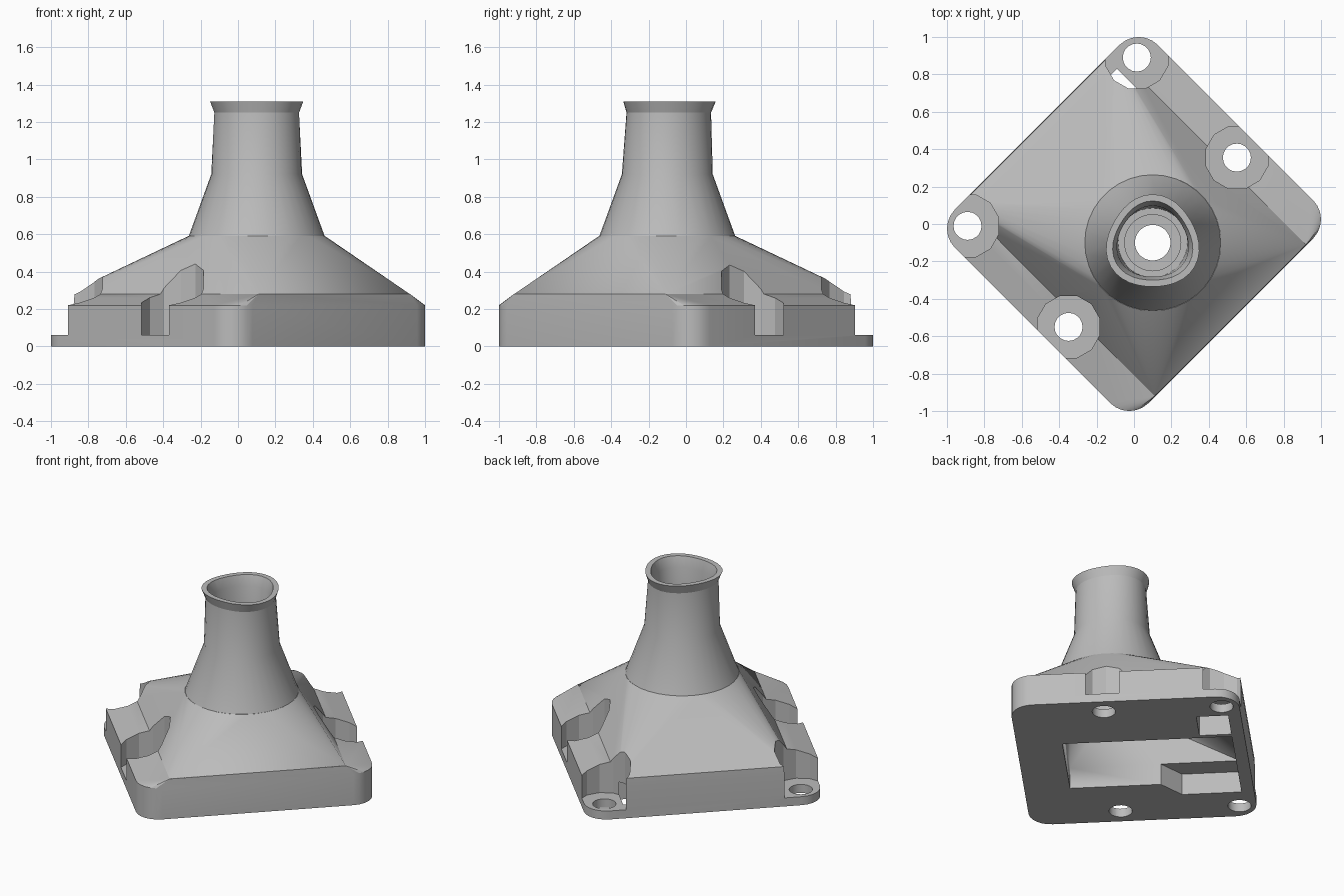
import bpy, bmesh, math
from mathutils import Vector

cube = bpy.data.objects.get("Cube")
if cube:
    bpy.data.objects.remove(cube)

grey = bpy.data.materials.new("plain grey")
grey.use_nodes = True
colour = (0.5, 0.5, 0.5, 1)
grey.diffuse_color = colour
grey.node_tree.nodes["Principled BSDF"].inputs["Base Color"].default_value = colour

SIDES = 36
CENTRE = Vector((0.1, -0.1))          # neck axis
U, V, CORNER = 1.085, 1.035, 0.145    # plate half extents along the diagonals
RIDGE = 0.81                          # inner edge of the sloped side strips


def plan(u, v, z):
    """Point from diagonal coordinates u = x + y, v = x - y."""
    return Vector(((u + v) / 2, (u - v) / 2, z))


def rect(u0, u1, v0, v1, z):
    return [plan(u, v, z) for u, v in ((u0, v0), (u1, v0), (u1, v1), (u0, v1))]


def ring(centre, r, z, n=SIDES, lobe=0.0, turn=0.0):
    """Circle, or a softly three-lobed outline when lobe is set."""
    pts = []
    for i in range(n):
        a = 2 * math.pi * i / n + turn
        rad = r + lobe * math.cos(3 * (a - math.pi / 2))
        pts.append(Vector((centre[0] + rad * math.cos(a), centre[1] + rad * math.sin(a), z)))
    return pts


def rounded_plate(z):
    pts = []
    inset = CORNER * math.sqrt(2)
    for su in (-1, 1):
        for sv in (-1, 1):
            c = plan(su * (U - inset), sv * (V - inset), z)
            start = math.atan2(c.y, c.x)
            mid = round(start / (math.pi / 2)) * math.pi / 2
            for k in range(7):
                a = mid - math.pi / 4 + k * math.pi / 12
                pts.append(c + CORNER * Vector((math.cos(a), math.sin(a), 0)))
    return pts


def finish(bm, name):
    bmesh.ops.recalc_face_normals(bm, faces=bm.faces)
    mesh = bpy.data.meshes.new(name)
    bm.to_mesh(mesh)
    bm.free()
    mesh.materials.append(grey)
    obj = bpy.data.objects.new(name, mesh)
    bpy.context.collection.objects.link(obj)
    return obj


def hull(name, pts):
    bm = bmesh.new()
    for p in pts:
        bm.verts.new(p)
    out = bmesh.ops.convex_hull(bm, input=bm.verts)
    loose = [v for v in bm.verts if not v.link_faces]
    bmesh.ops.delete(bm, geom=loose, context='VERTS')
    bmesh.ops.dissolve_limit(bm, angle_limit=0.002, verts=bm.verts, edges=bm.edges)
    return finish(bm, name)


def loft(name, rings):
    bm = bmesh.new()
    rows = [[bm.verts.new(p) for p in r] for r in rings]
    n = len(rows[0])
    for low, high in zip(rows, rows[1:]):
        for i in range(n):
            j = (i + 1) % n
            bm.faces.new((low[i], low[j], high[j], high[i]))
    bm.faces.new(rows[0])
    bm.faces.new(rows[-1])
    return finish(bm, name)


def combine(target, other, operation):
    mod = target.modifiers.new("combine", 'BOOLEAN')
    mod.operation = operation
    mod.solver = 'EXACT'
    mod.object = other
    bpy.context.view_layer.objects.active = target
    bpy.ops.object.modifier_apply(modifier=mod.name)
    bpy.data.objects.remove(other)


# Plate with sloped strips, and the hood rising to a circle
body = hull("hood_body", rounded_plate(0) + rounded_plate(0.22)
            + rect(-RIDGE, RIDGE, -V + 0.005, V - 0.005, 0.28))
hood = hull("hood_slope", rect(-RIDGE, RIDGE, -V + 0.008, V - 0.008, 0.28)
            + rect(-RIDGE, RIDGE, -V + 0.008, V - 0.008, 0.2)
            + ring(CENTRE, 0.365, 0.59))
combine(body, hood, 'UNION')

# Tapered neck with a flared, three-lobed lip
neck = [(0.36, 0.5, 0), (0.364, 0.588, 0), (0.243, 0.92, 0),
        (0.226, 1.25, 0.008), (0.247, 1.31, 0.012)]
combine(body, loft("neck", [ring(CENTRE, r, z, lobe=k) for r, z, k in neck]), 'UNION')

# Hollow underside
combine(body, hull("cavity", rect(-0.45, 0.35, -0.92, 0.62, -0.1)
                   + rect(-0.45, 0.35, -0.92, 0.62, 0.15)
                   + ring(CENTRE, 0.28, 0.55)), 'DIFFERENCE')

# Pockets in the underside: one at the back corner, one beside the cavity
combine(body, hull("back_pocket", rect(0.4, 0.74, -0.92, -0.63, -0.1)
                   + rect(0.4, 0.74, -0.92, -0.63, 0.15)), 'DIFFERENCE')
side = [(-0.4, -0.92), (-0.65, -0.92), (-0.65, -0.38), (-0.4, -0.16)]
combine(body, hull("side_pocket", [plan(u, v, z) for u, v in side
                                   for z in (-0.1, 0.15)]), 'DIFFERENCE')

# Stepped bore through the neck
bore = [(0.27, 0.5, 0), (0.27, 0.57, 0), (0.095, 0.86, 0), (0.095, 0.9, 0),
        (0.15, 0.901, 0), (0.15, 0.93, 0), (0.185, 0.931, 0),
        (0.19, 1.24, 0.008), (0.212, 1.311, 0.012), (0.212, 1.4, 0.012)]
combine(body, loft("bore", [ring(CENTRE, r, z, lobe=k) for r, z, k in bore]), 'DIFFERENCE')

# Four screw tabs: a notch above each and a hole through it
for spot in ((0.015, 0.89), (-0.89, -0.01), (0.55, 0.355), (-0.35, -0.55)):
    notch = [ring(spot, 0.172, z, 12, turn=math.pi / 12) for z in (0.06, 0.8)]
    combine(body, loft("notch", notch), 'DIFFERENCE')
    hole = [ring(spot, 0.075, z, 20) for z in (-0.1, 0.2)]
    combine(body, loft("screw_hole", hole), 'DIFFERENCE')

# Smooth shading with sharp edges kept
body.select_set(True)
bpy.context.view_layer.objects.active = body
bpy.ops.object.shade_smooth_by_angle(angle=math.radians(20))
